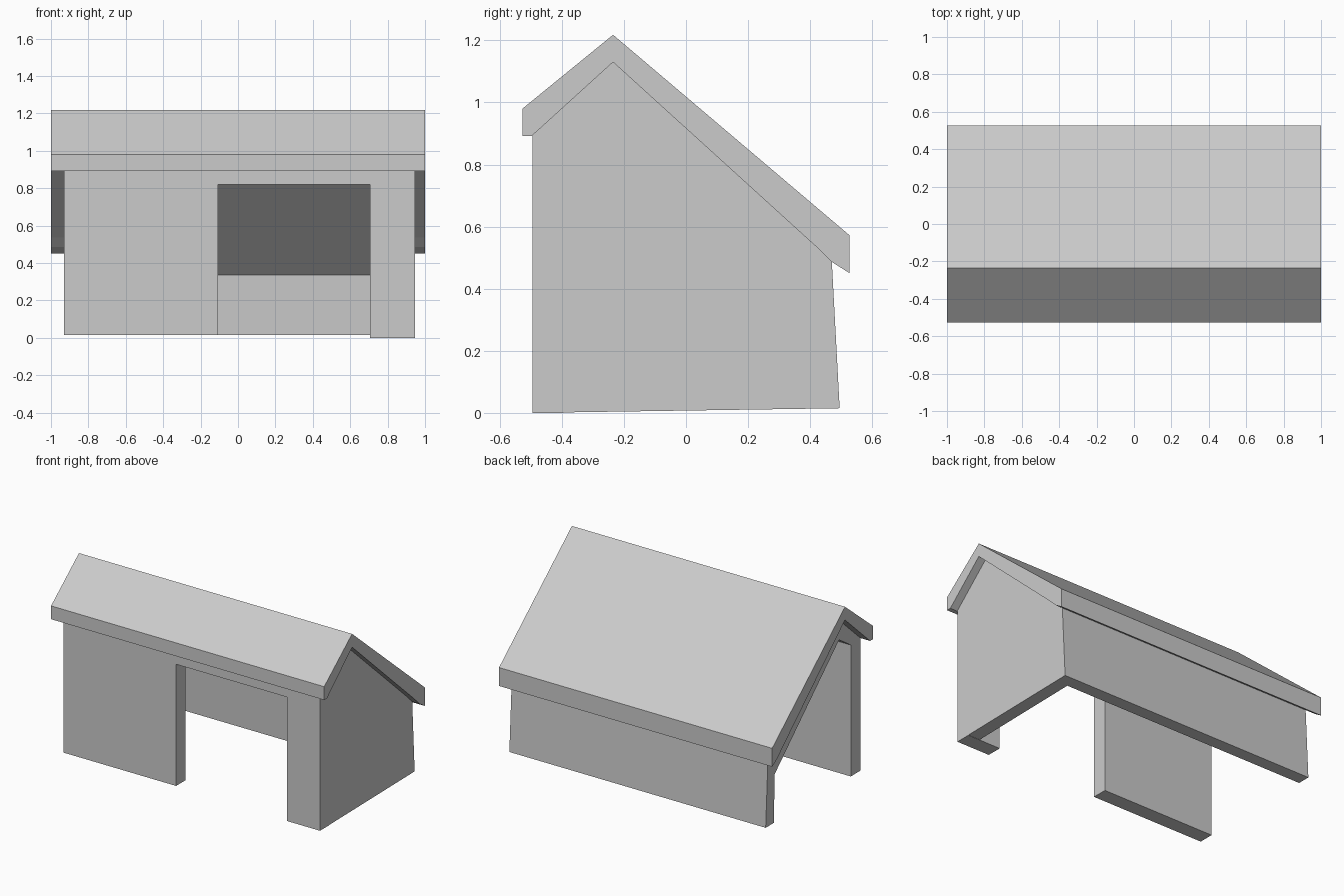
import bpy, bmesh

if "Cube" in bpy.data.objects:
    bpy.data.objects.remove(bpy.data.objects["Cube"])


def prism(name, profile, x0, x1):
    """Extrude a (y, z) profile along x."""
    bm = bmesh.new()
    face = bm.faces.new([bm.verts.new((x0, y, z)) for y, z in profile])
    out = bmesh.ops.extrude_face_region(bm, geom=[face])
    for v in out["geom"]:
        if isinstance(v, bmesh.types.BMVert):
            v.co.x = x1
    bmesh.ops.recalc_face_normals(bm, faces=bm.faces[:])
    me = bpy.data.meshes.new(name)
    bm.to_mesh(me)
    bm.free()
    ob = bpy.data.objects.new(name, me)
    bpy.context.collection.objects.link(ob)
    return ob


def wall(name, x0, x1, bottom):
    """Front wall panel running up into the header."""
    return prism(name, [(-0.495, bottom), (-0.495, 0.85),
                        (-0.395, 0.85), (-0.395, bottom)], x0, x1)


# Overhanging asymmetric roof slab
roof = prism("shelter", [(-0.527, 0.98), (-0.235, 1.218), (0.527, 0.572),
                         (0.527, 0.45), (0.47, 0.486), (0.42, 0.535),
                         (-0.235, 1.13), (-0.497, 0.892), (-0.527, 0.892)],
             -1, 1)

parts = [
    # Header, thick sloping ceiling and leaning back wall in one section
    prism("ceiling_and_back_wall",
          [(-0.495, 0.82), (-0.495, 0.91), (-0.235, 1.15), (0.468, 0.52),
           (0.495, 0.015), (0.41, 0.015), (0.40, 0.335), (-0.273, 0.966),
           (-0.395, 0.885), (-0.395, 0.82)], -0.93, 0.947),
    # Solid right gable
    prism("gable_wall", [(-0.495, 0.0), (-0.495, 0.91), (-0.235, 1.15),
                         (0.468, 0.52), (0.495, 0.015)], 0.86, 0.947),
    # Front panels on either side of the opening
    wall("front_wall", -0.93, -0.107, 0.015),
    wall("front_post", 0.705, 0.947, 0.0),
]

# Fuse all parts into one clean shell
for part in parts:
    mod = roof.modifiers.new("fuse_" + part.name, "BOOLEAN")
    mod.operation = "UNION"
    mod.solver = "EXACT"
    mod.object = part
fused = bpy.data.meshes.new_from_object(
    roof.evaluated_get(bpy.context.evaluated_depsgraph_get()))
roof.modifiers.clear()
roof.data = fused
for part in parts:
    bpy.data.objects.remove(part)
